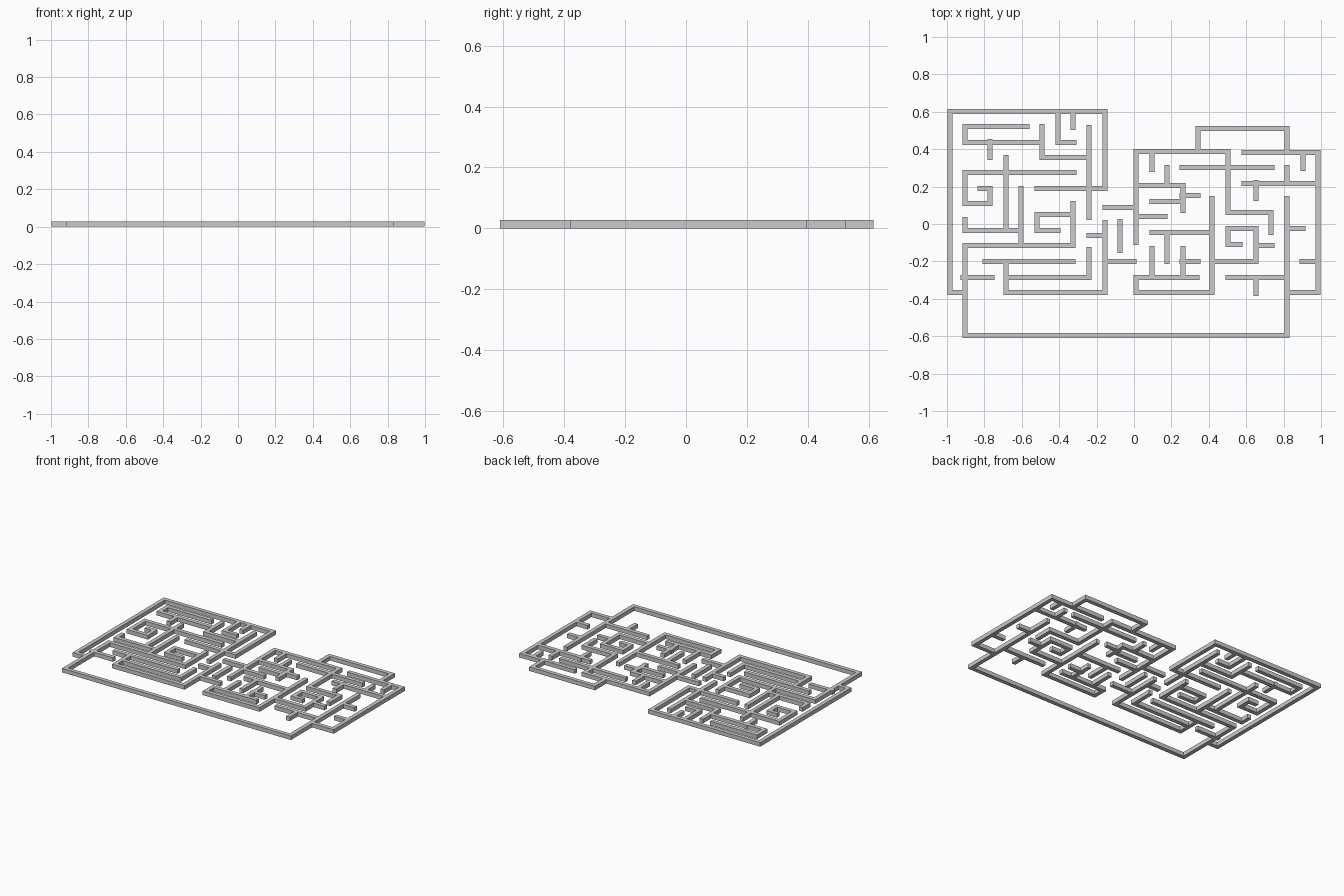
import bpy, bmesh

if "Cube" in bpy.data.objects:
    bpy.data.objects.remove(bpy.data.objects["Cube"])

# Plan drawing units: 187 per model unit; walls are centre lines
SCALE, CX, CY = 187.0, 1134.0, 224.4
HALF, HEIGHT = 2.6, 0.028
rects = []        # (part name, footprint rectangle)


def run(part, ax, ay, bx, by):
    """Footprint of one straight wall."""
    x0, x1 = sorted((ax - CX, bx - CX))
    y0, y1 = sorted((CY - ay, CY - by))
    rects.append((part, [round(v / SCALE, 4) for v in
                         (x0 - HALF, x1 + HALF, y0 - HALF, y1 + HALF)]))


def bend(part, x, y, stops, along_x):
    """Wall that turns a right angle at every stop."""
    for s in stops:
        nx, ny = (s, y) if along_x else (x, s)
        run(part, x, y, nx, ny)
        x, y, along_x = nx, ny, not along_x


def across(part, x, y, *stops):
    bend(part, x, y, stops, True)


def down(part, x, y, *stops):
    bend(part, x, y, stops, False)


def side_stubs(part, length, x, *ys):
    for y in ys:
        across(part, x, y, x + length)


def down_stubs(part, length, y, *xs):
    for x in xs:
        down(part, x, y, y + length)


SHORT, LONG = 16, 29      # stubs span one or two maze cells

# Boundary walls: front loop, back loop, left room shell
p = "outer_walls"
down(p, 1073, 204, 246, 965, 336, 1287, 199)
down(p, 1198, 152, 129, 1287, 152)
across(p, 965, 293, 950, 112, 1105, 189, 1037)

# Left room
p = "left_room_walls"
across(p, 985, 262, 1073, 262, 1006, 293, 1105, 223)
across(p, 1027, 127, 965, 143, 1042)
down(p, 1042, 127, 158, 1089)
down(p, 1089, 128, 218)
down(p, 1058, 112, 143, 1074)
down(p, 1006, 158, 231)
down(p, 1021, 189, 246)
down(p, 965, 220, 231, 1021)
across(p, 1074, 173, 965, 204, 990, 189, 980)
across(p, 1073, 215, 1037, 231, 1058)
across(p, 1006, 278, 1089, 250)
down_stubs(p, SHORT, 112, 1073)
down_stubs(p, SHORT, 142, 990)
side_stubs(p, LONG, 963, 278)

# Passage between the rooms
p = "passage_walls"
side_stubs(p, SHORT, 1089, 236)
side_stubs(p, LONG, 1105, 208, 262)
down_stubs(p, LONG, 222, 1120)

# Centre room
p = "centre_room_walls"
down(p, 1136, 243, 152, 1228, 213, 1271, 233)
across(p, 1182, 168, 1272)
across(p, 1136, 186, 1183, 211)
across(p, 1152, 233, 1212)
down(p, 1212, 199, 293, 1136, 278, 1197)
side_stubs(p, LONG, 1136, 217)
side_stubs(p, LONG, 1152, 202)
side_stubs(p, SHORT, 1182, 196, 262)
down_stubs(p, SHORT, 154, 1152)
down_stubs(p, SHORT, 168, 1167)
down_stubs(p, LONG, 233, 1167)
down_stubs(p, LONG, 249, 1152, 1183)

# Right room
p = "right_room_walls"
across(p, 1212, 262, 1256, 229, 1228, 245, 1240)
across(p, 1244, 153, 1318, 293, 1287)
across(p, 1244, 184, 1318)
across(p, 1228, 278, 1287)
side_stubs(p, SHORT, 1256, 246)
side_stubs(p, SHORT, 1287, 229)
side_stubs(p, SHORT, 1302, 262)
down_stubs(p, SHORT, 153, 1303)
down_stubs(p, SHORT, 168, 1287)
down_stubs(p, SHORT, 183, 1256)
down_stubs(p, SHORT, 278, 1256)

# Merge all footprints on one grid so joined walls have no inner faces
xs = sorted({v for _, r in rects for v in r[:2]})
ys = sorted({v for _, r in rects for v in r[2:]})
owner = {}
for name, (x0, x1, y0, y1) in rects:
    for i in range(xs.index(x0), xs.index(x1)):
        for j in range(ys.index(y0), ys.index(y1)):
            owner.setdefault((i, j), name)


def build_part(name):
    bm = bmesh.new()
    verts = {}

    def v(i, j, k):
        if (i, j, k) not in verts:
            verts[i, j, k] = bm.verts.new((xs[i], ys[j], k * HEIGHT))
        return verts[i, j, k]

    for (i, j), part in owner.items():
        if part != name:
            continue
        ring = [(i, j), (i + 1, j), (i + 1, j + 1), (i, j + 1)]
        bm.faces.new([v(*q, 1) for q in ring])
        bm.faces.new([v(*q, 0) for q in reversed(ring)])
        # side faces only where no wall continues
        for n, (di, dj) in enumerate([(0, -1), (1, 0), (0, 1), (-1, 0)]):
            if (i + di, j + dj) not in owner:
                a, b = ring[n], ring[(n + 1) % 4]
                bm.faces.new([v(*a, 0), v(*b, 0), v(*b, 1), v(*a, 1)])
    mesh = bpy.data.meshes.new(name)
    bm.to_mesh(mesh)
    bm.free()
    bpy.context.collection.objects.link(bpy.data.objects.new(name, mesh))


for part_name in dict.fromkeys(name for name, _ in rects):
    build_part(part_name)
